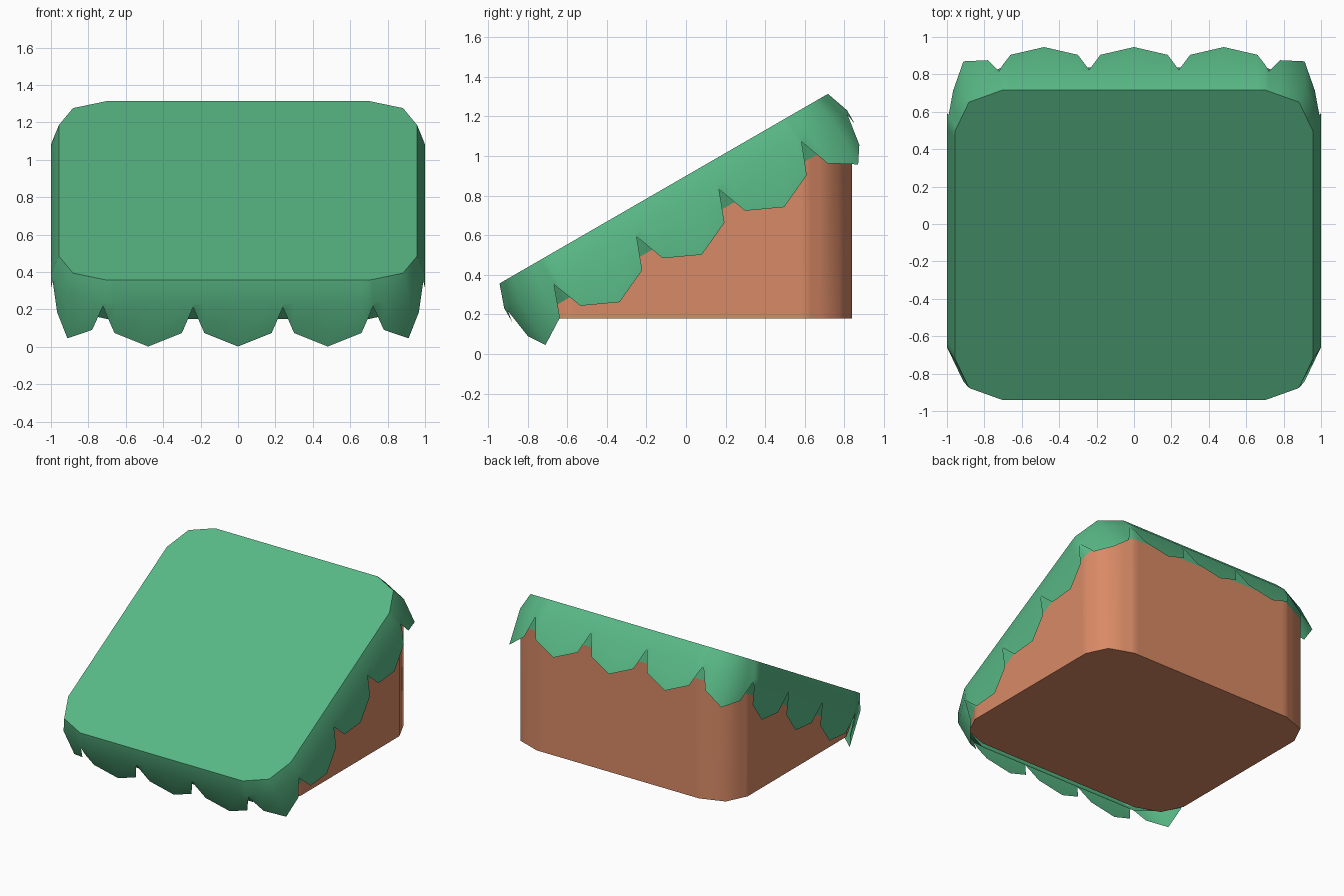
import bpy, bmesh, math
from mathutils import Vector, Matrix

if "Cube" in bpy.data.objects:
    bpy.data.objects.remove(bpy.data.objects["Cube"])

SLOPE = math.radians(30)
FLAT = 0.70                      # half length of the straight part of each side
TIP = 0.212 / 0.30               # how far the corner's middle point reaches, per radius

# Slab frame: tilted 30 degrees, origin at the middle of the grass top
TILT = Matrix.Translation((0, -0.1125, 0.835)) @ Matrix.Rotation(SLOPE, 4, 'X')

# One side of the scalloped edge: (position along side, hem depth)
SIDE = [(-0.912, 0.385), (-0.78, 0.302), (-0.722, 0.142), (-0.70, 0.199)]
for c in (-0.48, 0, 0.48):
    if c > -0.4:
        SIDE.append((c - 0.24, 0.142))
    SIDE += [(c - 0.18, 0.302), (c, 0.385), (c + 0.18, 0.302)]
SIDE += [(0.70, 0.199), (0.722, 0.142), (0.78, 0.302)]


def ring(radius, depth=None):
    """Points of the rounded-square outline, counterclockwise, in world space."""
    pts = []
    for k in range(4):
        turn = Matrix.Rotation(k * math.pi / 2, 4, 'Z')
        for t, hem in SIDE:
            over = max(0, abs(t) - FLAT) / 0.30
            x = math.copysign(FLAT + over * radius, t) if over else t
            h = FLAT + radius * (1 - over / TIP * (1 - TIP))
            d = hem if depth is None else depth
            pts.append(TILT @ (turn @ Vector((x, -h, -d))))
    return pts


def build(name, rings, mat, cap_top=False, cap_bottom=False):
    """Bridge rings from top to bottom into one object."""
    bm = bmesh.new()
    loops = [[bm.verts.new(p) for p in r] for r in rings]
    for a, b in zip(loops, loops[1:]):
        n = len(a)
        for i in range(n):
            j = (i + 1) % n
            bm.faces.new((b[i], b[j], a[j], a[i]))
    if cap_top:
        bm.faces.new(loops[0])
    if cap_bottom:
        bm.faces.new(loops[-1][::-1])
    me = bpy.data.meshes.new(name)
    bm.to_mesh(me)
    bm.free()
    me.materials.append(mat)
    ob = bpy.data.objects.new(name, me)
    bpy.context.collection.objects.link(ob)
    bpy.ops.object.select_all(action='DESELECT')
    ob.select_set(True)
    bpy.context.view_layer.objects.active = ob
    bpy.ops.object.shade_smooth_by_angle(angle=math.radians(55))
    return ob


def material(name, rgb):
    m = bpy.data.materials.new(name)
    m.diffuse_color = (*rgb, 1)
    m.use_nodes = True
    m.node_tree.nodes["Principled BSDF"].inputs["Base Color"].default_value = m.diffuse_color
    return m


green = material("grass_green", (0.098, 0.479, 0.235))
brown = material("dirt_brown", (0.694, 0.254, 0.133))

# Grass: flat top, bevelled rim, scalloped hanging edge
build("grass_top", [ring(0.258, 0), ring(0.30, 0.12), ring(0.30)], green, cap_top=True)

# Inner lip tucking in behind the scallops
lip = ring(0.26, 0.238)
build("grass_inner_lip", [ring(0.30, 0.12), lip], green)

# Dirt block dropping straight down from the lip to a flat base
top = [p + Vector((0, 0, 0.03 * (1 - p.y / 0.838))) for p in lip]
base = [Vector((p.x, p.y, 0.18)) for p in lip]
build("dirt_block", [top, base], brown, cap_top=True, cap_bottom=True)
